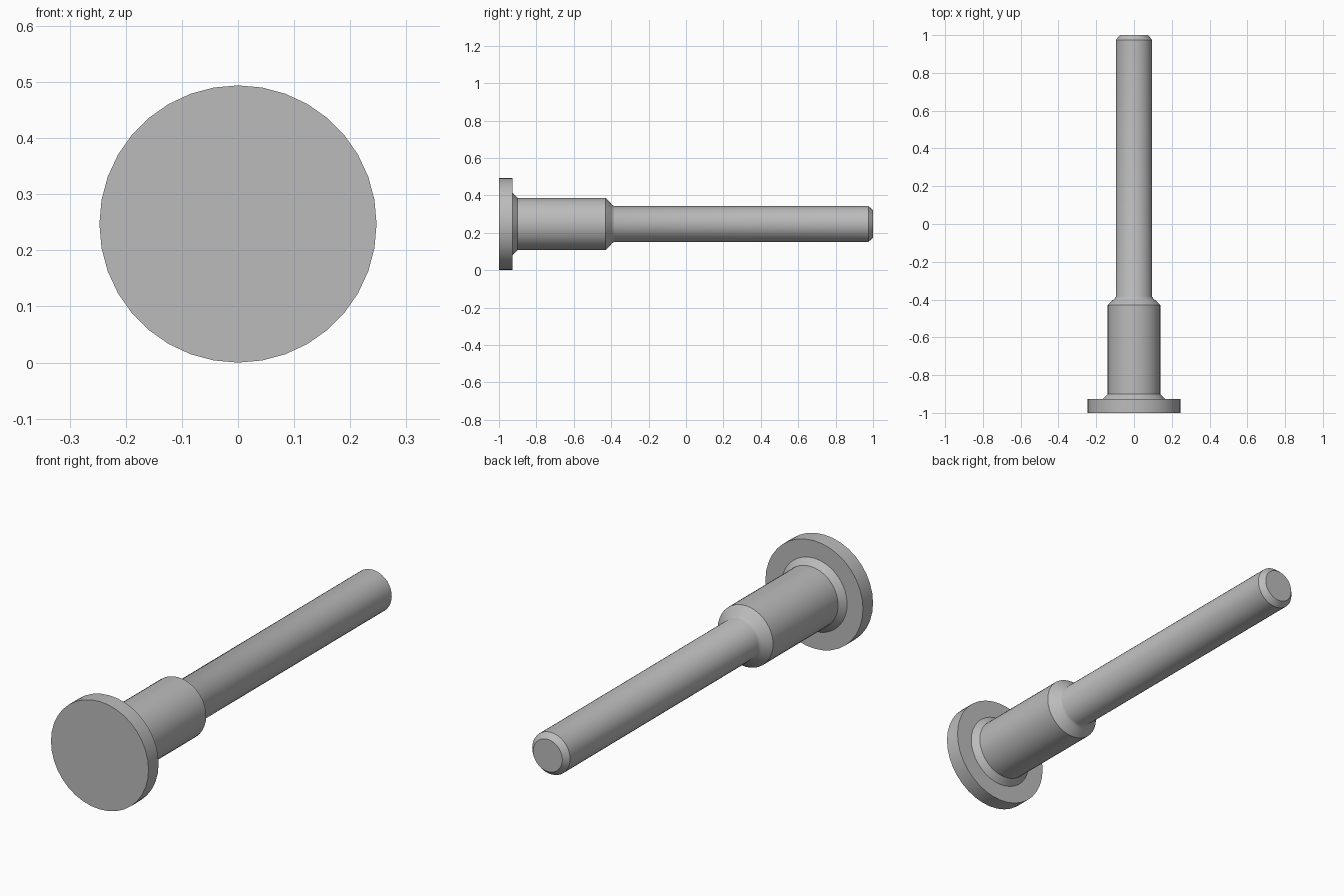
import bpy
import bmesh
from math import radians, sin, cos, pi
from mathutils import Matrix, Vector

if "Cube" in bpy.data.objects:
    bpy.data.objects.remove(bpy.data.objects["Cube"], do_unlink=True)

SIDES = 36
HEAD_R, COLLAR_R, SHAFT_R = 0.247, 0.14, 0.096
FILLET = 0.026

# Grey metal
steel = bpy.data.materials.new("grey_steel")
steel.use_nodes = True
colour = (0.5, 0.5, 0.5, 1)
steel.diffuse_color = colour
steel.node_tree.nodes["Principled BSDF"].inputs["Base Color"].default_value = colour

# Turned profile as (radius, y): flat head, flared neck, shoulder
profile = [(0, -1), (HEAD_R, -1), (HEAD_R, -0.927), (0.167, -0.927),
           (COLLAR_R, -0.9), (COLLAR_R, -0.43), (0.118, -0.408)]

# Concave fillet blending the shoulder into the shaft
for i in range(1, 5):
    a = radians(45) * i / 4 + radians(45)
    profile.append((SHAFT_R + FILLET * (1 - sin(a)) + 0.008 * (1 - i / 4),
                    -0.384 - FILLET * cos(a)))

# Shaft with a chamfered tip
profile += [(SHAFT_R, 0.975), (0.074, 1), (0, 1)]


def lathe(name, points, material):
    """Spin a profile about the y axis into a closed solid."""
    bm = bmesh.new()
    verts = [bm.verts.new((0, y, r)) for r, y in points]
    edges = [bm.edges.new(pair) for pair in zip(verts, verts[1:])]
    bmesh.ops.spin(bm, geom=verts + edges, cent=(0, 0, 0), axis=(0, 1, 0),
                   angle=2 * pi, steps=SIDES, use_merge=False)
    bmesh.ops.remove_doubles(bm, verts=bm.verts[:], dist=0.0005)
    bmesh.ops.recalc_face_normals(bm, faces=bm.faces[:])
    bmesh.ops.transform(bm, matrix=Matrix.Translation(Vector((0, 0, HEAD_R))),
                        verts=bm.verts[:])
    mesh = bpy.data.meshes.new(name)
    bm.to_mesh(mesh)
    bm.free()
    mesh.materials.append(material)
    obj = bpy.data.objects.new(name, mesh)
    bpy.context.collection.objects.link(obj)
    return obj


pin = lathe("shouldered_pin", profile, steel)

# Smooth barrels, crisp rims
bpy.ops.object.select_all(action="DESELECT")
pin.select_set(True)
bpy.context.view_layer.objects.active = pin
bpy.ops.object.shade_smooth_by_angle(angle=radians(30))
